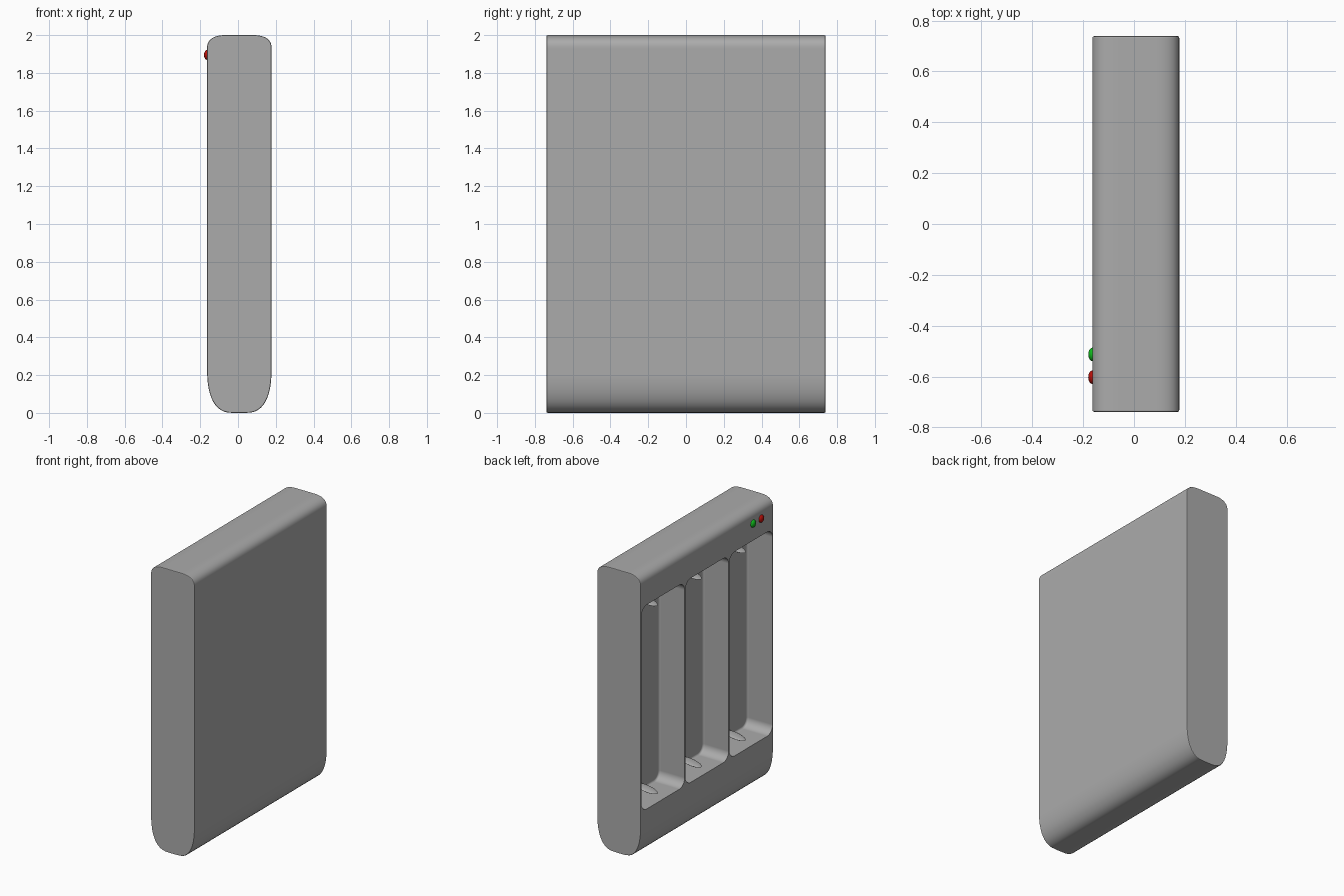
import bpy, bmesh, math
from mathutils import Matrix

if "Cube" in bpy.data.objects:
    bpy.data.objects.remove(bpy.data.objects["Cube"])

XC, HALF_Y = 0.007, 0.739
BAYS = (-0.49, 0.0, 0.49)


def material(name, colour):
    mat = bpy.data.materials.new(name)
    mat.diffuse_color = colour
    mat.use_nodes = True
    mat.node_tree.nodes["Principled BSDF"].inputs["Base Color"].default_value = mat.diffuse_color
    return mat


GREY = material("grey_plastic", (0.41, 0.41, 0.41, 1))
RED = material("red_lens", (0.5, 0.005, 0.003, 1))
GREEN = material("green_lens", (0.005, 0.5, 0.012, 1))


def add_object(name, bm, mat):
    bmesh.ops.recalc_face_normals(bm, faces=bm.faces)
    me = bpy.data.meshes.new(name)
    bm.to_mesh(me)
    bm.free()
    me.materials.append(mat)
    ob = bpy.data.objects.new(name, me)
    bpy.context.collection.objects.link(ob)
    return ob


def activate(ob):
    bpy.ops.object.select_all(action='DESELECT')
    ob.select_set(True)
    bpy.context.view_layer.objects.active = ob


def smooth(ob, angle=35):
    activate(ob)
    bpy.ops.object.shade_smooth_by_angle(angle=math.radians(angle))


def corner(ca, cb, ra, rb, exp, start, n=12):
    """Superellipse quarter, counter-clockwise from the start angle."""
    pts = []
    for i in range(n + 1):
        t = math.radians(start + 90 * i / n)
        c, s = math.cos(t), math.sin(t)
        pts.append((ca + ra * math.copysign(abs(c) ** (2 / exp), c),
                    cb + rb * math.copysign(abs(s) ** (2 / exp), s)))
    return pts


def extrude(points, offset):
    """Extruded outline; returns the bmesh and the moved vertices."""
    bm = bmesh.new()
    end = bm.faces.new([bm.verts.new(p) for p in points])
    ext = bmesh.ops.extrude_face_region(bm, geom=[end], use_keep_orig=True)
    moved = [g for g in ext['geom'] if isinstance(g, bmesh.types.BMVert)]
    bmesh.ops.translate(bm, vec=offset, verts=moved)
    return bm, moved


def ellipsoid(name, pos, radii, mat, tilt=0):
    bm = bmesh.new()
    bmesh.ops.create_uvsphere(bm, u_segments=24, v_segments=12, radius=1)
    bmesh.ops.scale(bm, vec=radii, verts=bm.verts)
    bmesh.ops.transform(bm, verts=bm.verts, matrix=Matrix.Translation(pos)
                        @ Matrix.Rotation(math.radians(tilt), 4, 'Y'))
    ob = add_object(name, bm, mat)
    smooth(ob, 60)


# Case: side profile with a soft top and a long rounded bottom
w = 0.171
profile = (corner(XC + w - 0.1, 1.93, 0.1, 0.07, 2.4, 0)
           + corner(XC - w + 0.1, 1.93, 0.1, 0.07, 2.4, 90)
           + corner(XC - 0.03, 0.25, w - 0.03, 0.25, 2.6, 180)
           + corner(XC + 0.03, 0.25, w - 0.03, 0.25, 2.6, 270))
bm, _ = extrude([(x, -HALF_Y, z) for x, z in profile], (0, 2 * HALF_Y, 0))
rims = [e for e in bm.edges if abs(e.verts[0].co.y - e.verts[1].co.y) < 1e-5]
bmesh.ops.bevel(bm, geom=rims, offset=0.007, segments=2, profile=0.5, affect='EDGES')
case = add_object("charger_case", bm, GREY)

# Three battery bays with rounded corners cut into the left face
for y in BAYS:
    h, r, lo, hi = 0.241, 0.06, 0.335, 1.775
    outline = (corner(y + h - r, hi - r, r, r, 2, 0, 8) + corner(y - h + r, hi - r, r, r, 2, 90, 8)
               + corner(y - h + r, lo + r, r, r, 2, 180, 8) + corner(y + h - r, lo + r, r, r, 2, 270, 8))
    bm, back = extrude([(-0.4, a, b) for a, b in outline], (0.435, 0, 0))
    back = set(back)
    floor_rim = [e for e in bm.edges if e.verts[0] in back and e.verts[1] in back]
    bmesh.ops.bevel(bm, geom=floor_rim, offset=0.015, segments=3, profile=0.5, affect='EDGES')
    cutter = add_object("bay_cutter", bm, GREY)
    cutter.hide_render = True
    activate(case)
    mod = case.modifiers.new("bay", 'BOOLEAN')
    mod.operation = 'DIFFERENCE'
    mod.solver = 'EXACT'
    mod.object = cutter
    bpy.ops.object.modifier_apply(modifier=mod.name)
    bpy.data.objects.remove(cutter)
smooth(case)
# Keep the large faces evenly shaded
weighted = case.modifiers.new("even_shading", 'WEIGHTED_NORMAL')
weighted.keep_sharp = True
weighted.weight = 100

# Contacts: leaf-shaped spring tongues at both ends of each bay
for i, y in enumerate(BAYS):
    ellipsoid(f"lower_contact_{i + 1}", (-0.035, y, 0.375), (0.085, 0.04, 0.008), GREY, -10)
    ellipsoid(f"upper_contact_{i + 1}", (-0.04, y, 1.7), (0.08, 0.04, 0.008), GREY, -10)

# Indicator lights
for name, y, mat in (("red_light", -0.603, RED), ("green_light", -0.513, GREEN)):
    ellipsoid(name, (-0.162, y, 1.895), (0.018, 0.027, 0.027), mat)
